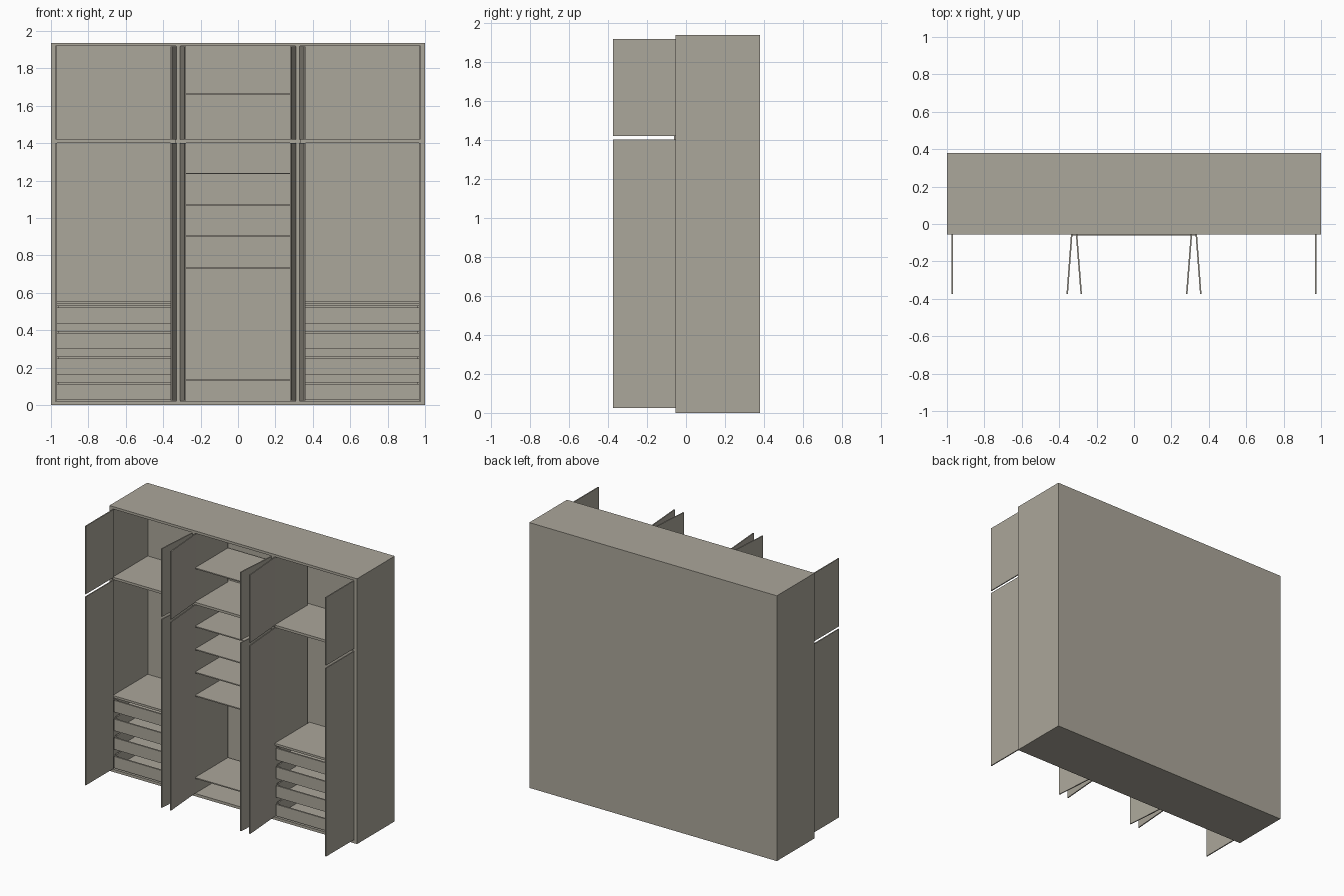
import bpy, bmesh

if "Cube" in bpy.data.objects:
    bpy.data.objects.remove(bpy.data.objects["Cube"])

mat = bpy.data.materials.new("warm grey board")
mat.diffuse_color = (0.41, 0.385, 0.325, 1)
mat.use_nodes = True
mat.node_tree.nodes["Principled BSDF"].inputs["Base Color"].default_value = mat.diffuse_color

FRONT, BACK = -0.055, 0.38      # carcass depth
INNER = 0.352                   # front face of the back panel
TOP = 1.937


def prism(name, plan, z0, z1):
    """Extrude a plan outline (x, y points) from z0 to z1."""
    bm = bmesh.new()
    face = bm.faces.new([bm.verts.new((x, y, z0)) for x, y in plan])
    up = bmesh.ops.extrude_face_region(bm, geom=[face])["geom"]
    verts = [v for v in up if isinstance(v, bmesh.types.BMVert)]
    bmesh.ops.translate(bm, vec=(0, 0, z1 - z0), verts=verts)
    bmesh.ops.recalc_face_normals(bm, faces=bm.faces)
    mesh = bpy.data.meshes.new(name)
    bm.to_mesh(mesh)
    bm.free()
    mesh.materials.append(mat)
    ob = bpy.data.objects.new(name, mesh)
    bpy.context.collection.objects.link(ob)
    return ob


def box(name, x0, x1, y0, y1, z0, z1):
    return prism(name, [(x0, y0), (x1, y0), (x1, y1), (x0, y1)], z0, z1)


def door(name, hinge_x, tip_x, z0, z1):
    """Open door swung out from the hinge to the tip."""
    t = 0.004
    return prism(name, [(hinge_x - t, FRONT), (tip_x - t, -0.375),
                        (tip_x + t, -0.375), (hinge_x + t, FRONT)], z0, z1)


# Carcass
box("bottom_board", -0.975, 0.975, FRONT, INNER, 0, 0.02)
box("top_board", -0.975, 0.975, FRONT, INNER, TOP - 0.018, TOP)
box("back_panel", -0.975, 0.975, INNER, BACK, 0, TOP)

# Centre compartment shelves
box("centre_main_shelf", -0.335, 0.335, -0.062, INNER, 1.402, 1.42)
for i, z in enumerate((0.133, 0.733, 0.903, 1.071, 1.238, 1.664)):
    box(f"centre_shelf_{i}", -0.32, 0.32, FRONT - 0.001, 0.325, z - 0.004, z + 0.004)

for s, side in ((-1, "left"), (1, "right")):
    # Outer side and divider
    box(f"{side}_side", *sorted((s * 0.975, s)), FRONT, BACK, 0, TOP)
    box(f"{side}_divider", *sorted((s * 0.308, s * 0.332)), FRONT, 0.325, 0.02, TOP - 0.018)

    # Side compartment shelves
    a, b = sorted((s * 0.332, s * 0.975))
    box(f"{side}_upper_shelf", a, b, FRONT + 0.003, INNER, 1.402, 1.42)
    box(f"{side}_drawer_top", a, b, FRONT + 0.003, INNER, 0.54, 0.556)

    # Four open drawers, each a front, two sides, a back and a floor
    a, b = a + 0.008, b - 0.008
    y0, y1 = FRONT + 0.006, 0.325
    for i in range(4):
        z = 0.027 + i * 0.1365
        n = f"{side}_drawer_{i}"
        box(n + "_front", a, b, y0, y0 + 0.012, z, z + 0.085)
        box(n + "_back", a, b, y1 - 0.01, y1, z, z + 0.096)
        box(n + "_floor", a, b, y0 + 0.012, y1 - 0.01, z, z + 0.008)
        box(n + "_side_a", a, a + 0.01, y0 + 0.012, y1 - 0.01, z + 0.008, z + 0.096)
        box(n + "_side_b", b - 0.01, b, y0 + 0.012, y1 - 0.01, z + 0.008, z + 0.096)

    # Open doors, lower and upper
    for level, z0, z1 in (("lower", 0.025, 1.40), ("upper", 1.42, 1.916)):
        door(f"{side}_{level}_outer_door", s * 0.971, s * 0.971, z0, z1)
        door(f"{side}_{level}_inner_door", s * 0.333, s * 0.357, z0, z1)
        door(f"{side}_{level}_centre_door", s * 0.307, s * 0.282, z0, z1)
